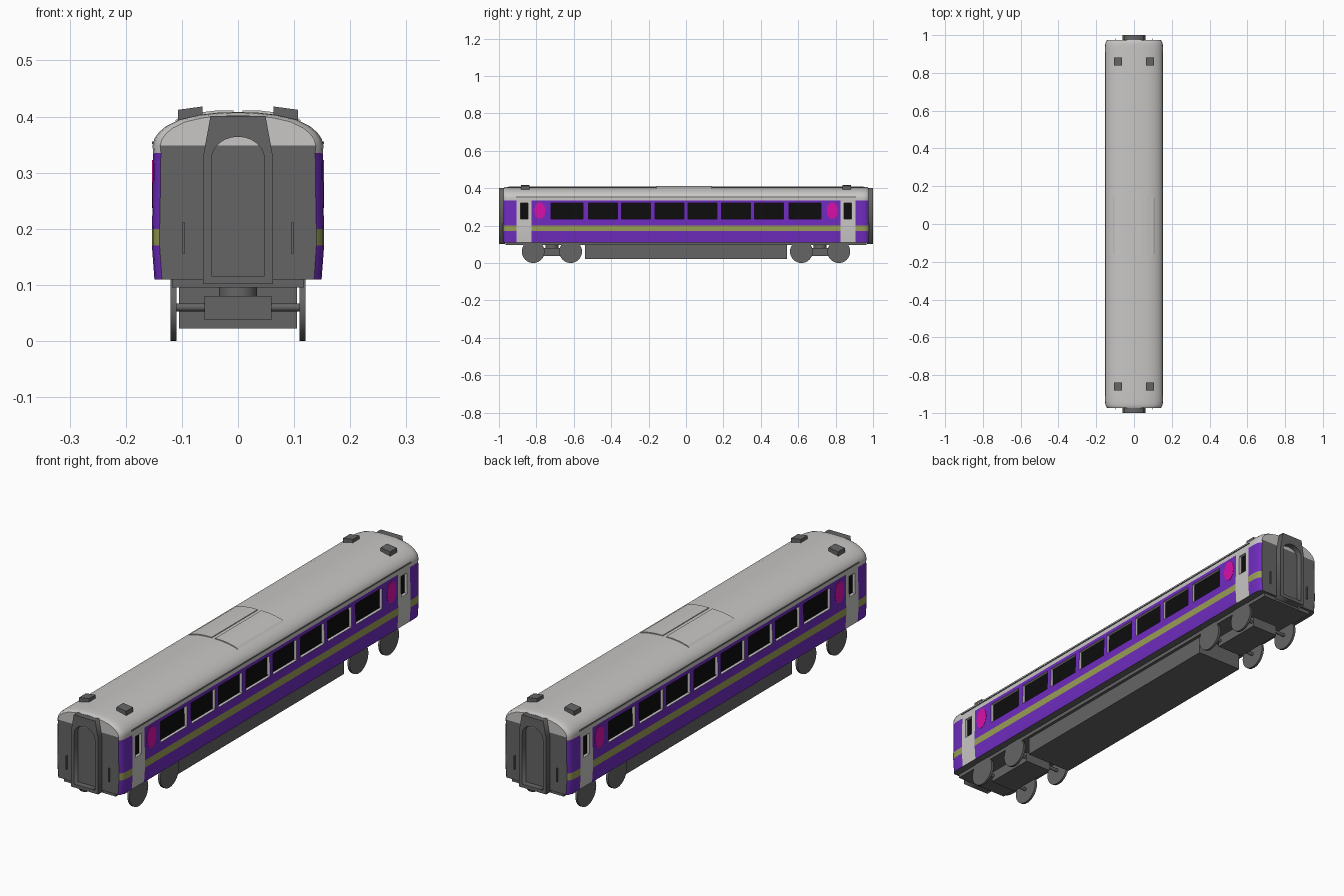
import bpy, bmesh, math
from mathutils import Matrix, Vector

if "Cube" in bpy.data.objects:
    bpy.data.objects.remove(bpy.data.objects["Cube"])


def material(name, rgb):
    m = bpy.data.materials.new(name)
    m.diffuse_color = (*rgb, 1)
    m.use_nodes = True
    m.node_tree.nodes["Principled BSDF"].inputs["Base Color"].default_value = m.diffuse_color
    return m


LIGHT = material("light grey", (0.58, 0.57, 0.56))
DARK = material("dark grey", (0.13, 0.13, 0.13))
PURPLE = material("purple", (0.16, 0.025, 0.52))
STRIPE = material("olive yellow", (0.32, 0.34, 0.09))
PINK = material("pink", (0.70, 0.005, 0.40))
BLACK = material("window black", (0.004, 0.004, 0.004))


def finish(name, bm, mats, smooth=False):
    bmesh.ops.recalc_face_normals(bm, faces=bm.faces)
    me = bpy.data.meshes.new(name)
    bm.to_mesh(me)
    bm.free()
    ob = bpy.data.objects.new(name, me)
    bpy.context.collection.objects.link(ob)
    for m in mats:
        me.materials.append(m)
    if smooth:
        bpy.ops.object.select_all(action='DESELECT')
        ob.select_set(True)
        bpy.context.view_layer.objects.active = ob
        bpy.ops.object.shade_smooth_by_angle(angle=math.radians(32))
    return ob


def box(name, x, y, z, mat):
    bm = bmesh.new()
    bmesh.ops.create_cube(bm, size=1)
    for v in bm.verts:
        v.co = [a + (b - a) * (c + 0.5) for (a, b), c in zip((x, y, z), v.co)]
    return finish(name, bm, [mat])


def prism(name, points, y0, y1, mat, side=1):
    """Extrude an x-z polygon along y, optionally mirrored in x."""
    bm = bmesh.new()
    f = bm.faces.new([bm.verts.new((x * side, y0, z)) for x, z in points])
    ext = bmesh.ops.extrude_face_region(bm, geom=[f])["geom"]
    for v in ext:
        if isinstance(v, bmesh.types.BMVert):
            v.co.y = y1
    return finish(name, bm, [mat])


def disc(name, centre, r, depth, mat, axis='X', sides=32, scale=(1, 1)):
    bm = bmesh.new()
    rot = Matrix.Rotation(math.pi / 2, 4, 'Y') if axis == 'X' else Matrix()
    bmesh.ops.create_cone(bm, cap_ends=True, segments=sides, radius1=r, radius2=r,
                          depth=depth, matrix=rot)
    for v in bm.verts:
        v.co.y *= scale[0]
        v.co.z *= scale[1]
    bmesh.ops.translate(bm, verts=bm.verts, vec=Vector(centre))
    return finish(name, bm, [mat], True)


# Body shell: cross-section lofted along y, with rows and columns on the window edges
half = [(0.149, 0.11), (0.1535, 0.17), (0.1535, 0.20), (0.1525, 0.235), (0.1515, 0.32),
        (0.151, 0.335), (0.1525, 0.348), (0.149, 0.361), (0.141, 0.372), (0.128, 0.383),
        (0.104, 0.395), (0.07, 0.403), (0.035, 0.407)]
profile = [(-x, z) for x, z in half] + [(0, 0.408)] + half[::-1]
n = len(profile)
windows = [(0.01, 0.165), (0.19, 0.345), (0.367, 0.522), (0.55, 0.722)]
door, door_window = (0.825, 0.905), (0.846, 0.885)
cols = [v for w in windows for v in w] + [door[0], *door_window, door[1]]
# (y, x scale, roof height scale): rounded vertical corners at the ends
stations = [(y, 1, 1) for y in cols] + [(0.94, 1, 1), (0.957, 0.985, 0.99),
                                        (0.968, 0.955, 0.96), (0.975, 0.91, 0.90)]
stations = [(-y, a, b) for y, a, b in stations[::-1]] + stations
bm = bmesh.new()
rings = [[bm.verts.new((x * a, y, z if z < 0.35 else 0.348 + (z - 0.348) * b))
          for x, z in profile] for y, a, b in stations]
for r, s in zip(rings, rings[1:]):
    for i in range(n):
        j = (i + 1) % n
        bm.faces.new((r[i], r[j], s[j], s[i]))
ends = []
for r in (rings[0], rings[-1]):
    for i in range(n // 2):
        loop = [r[i], r[i + 1], r[n - 2 - i], r[n - 1 - i]]
        ends.append(bm.faces.new(list(dict.fromkeys(loop))))
bmesh.ops.recalc_face_normals(bm, faces=bm.faces)
end_set = set(ends)
glass = []
for f in bm.faces:
    c = f.calc_center_median()
    y = abs(c.y)
    in_door = door[0] < y < door[1]
    if f in end_set:
        f.material_index = 1 if c.z < 0.348 else 0
    elif c.z < 0.112:
        f.material_index = 1
    elif c.z > 0.335 or in_door:
        f.material_index = 0
    elif 0.17 < c.z < 0.20:
        f.material_index = 3
    else:
        f.material_index = 2
    if f not in end_set and 0.235 < c.z < 0.32 and any(
            a < y < b for a, b in windows + [door_window]):
        glass.append(f)
# Recessed windows with light reveals
for f in bmesh.ops.extrude_discrete_faces(bm, faces=glass)["faces"]:
    for e in f.edges:
        for g in e.link_faces:
            g.material_index = 0
    f.material_index = 4
    side = 1 if f.calc_center_median().x > 0 else -1
    for v in f.verts:
        v.co.x -= side * 0.012
finish("coach_body", bm, [LIGHT, DARK, PURPLE, STRIPE, BLACK], True)

# Floor plate and underfloor equipment box
box("floor_plate", (-0.118, 0.118), (-0.965, 0.965), (0.095, 0.112), DARK)
box("underfloor_box", (-0.105, 0.105), (-0.54, 0.54), (0.022, 0.10), DARK)

for side in (-1, 1):
    sx = "right" if side > 0 else "left"
    # Gutter line and raised roof panel
    box("gutter_" + sx, sorted((side * 0.148, side * 0.1535)), (-0.91, 0.91),
        (0.3515, 0.3555), DARK)
    prism("roof_panel_" + sx, [(0.008, 0.411), (0.04, 0.4105), (0.07, 0.407), (0.104, 0.399),
                               (0.112, 0.393), (0.104, 0.388), (0.008, 0.40)],
          -0.16, 0.14, LIGHT, side)
    for end in (-1, 1):
        tag = sx + ("_rear" if end > 0 else "_front")
        # Roof vents
        prism("roof_vent_" + tag, [(0.063, 0.398), (0.063, 0.418), (0.107, 0.412), (0.107, 0.388)],
              end * 0.86 - 0.022, end * 0.86 + 0.022, DARK, side)
        # Pink side patch
        disc("pink_patch_" + tag, (side * 0.1505, end * 0.782, 0.28), 0.045, 0.006, PINK,
             sides=10, scale=(0.68, 1))
        # End handrails
        box("handrail_" + tag, (side * 0.097 - 0.002, side * 0.097 + 0.002),
            sorted((end * 0.97, end * 0.981)), (0.155, 0.212), DARK)
        # Wheels
        for k, y in enumerate((0.617, 0.817)):
            disc(f"wheel_{tag}_{k}", (side * 0.115, end * y, 0.061), 0.061, 0.01, DARK)

for end in (-1, 1):
    tag = "rear" if end > 0 else "front"
    # Bogie frame, pivot and axles
    box("bogie_frame_" + tag, (-0.06, 0.06), (end * 0.717 - 0.11, end * 0.717 + 0.11),
        (0.037, 0.08), DARK)
    disc("bogie_pivot_" + tag, (0, end * 0.717, 0.088), 0.034, 0.02, DARK, axis='Z')
    for k, y in enumerate((0.617, 0.817)):
        disc(f"axle_{tag}_{k}", (0, end * y, 0.06), 0.007, 0.225, DARK, sides=12)
    # Gangway frame with open arched doorway
    outer = [(-0.062, 0.102), (0.062, 0.102), (0.062, 0.33), (0.049, 0.401),
             (-0.049, 0.401), (-0.062, 0.33)]
    arch = [(0.047 * math.cos(a), 0.325 + 0.039 * math.sin(a))
            for a in (math.pi * i / 12 for i in range(13))]
    inner = [(-0.047, 0.116), (0.047, 0.116)] + arch
    cu = bpy.data.curves.new("gangway_" + tag, 'CURVE')
    cu.dimensions = '2D'
    cu.fill_mode = 'BOTH'
    cu.extrude = 0.0165
    for pts in (outer, inner):
        sp = cu.splines.new('POLY')
        sp.points.add(len(pts) - 1)
        for p, (x, z) in zip(sp.points, pts):
            p.co = (x, z, 0, 1)
        sp.use_cyclic_u = True
    cu.materials.append(DARK)
    ob = bpy.data.objects.new("gangway_" + tag, cu)
    ob.rotation_euler.x = math.pi / 2
    ob.location.y = end * 0.9835
    bpy.context.collection.objects.link(ob)
    bpy.ops.object.select_all(action='DESELECT')
    ob.select_set(True)
    bpy.context.view_layer.objects.active = ob
    bpy.ops.object.convert(target='MESH')
